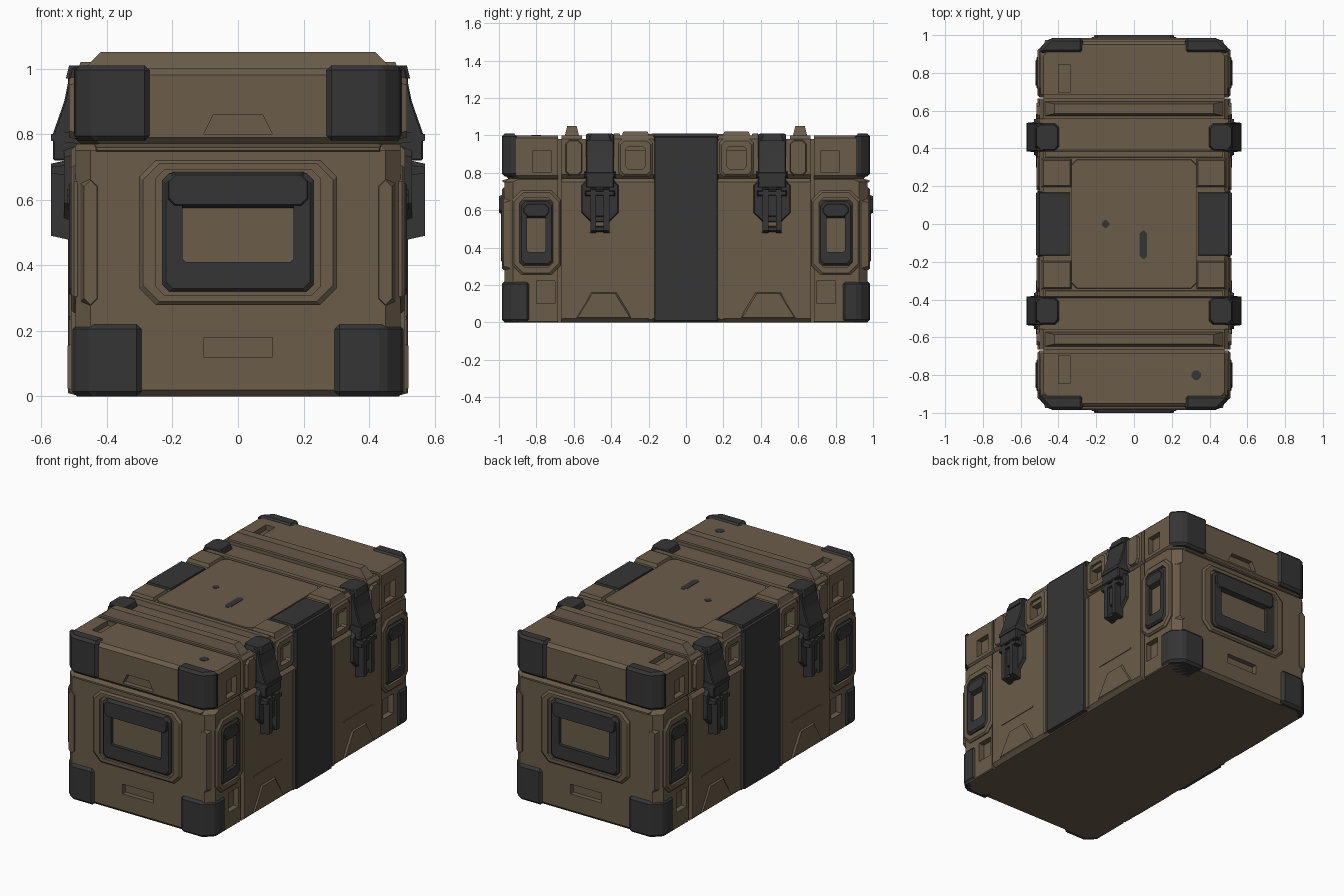
import bpy, bmesh

if "Cube" in bpy.data.objects:
    bpy.data.objects.remove(bpy.data.objects["Cube"])

# Distance of each outer wall from the centre, and of the lid from the floor
SKIN = {"x": 0.51, "y": 0.97, "z": 1.0}
SEAM = 0.77
EDGE = 0.02
SINK = 0.03


def material(name, red, green, blue):
    made = bpy.data.materials.new(name)
    made.use_nodes = True
    made.diffuse_color = (red, green, blue, 1)
    shader = made.node_tree.nodes["Principled BSDF"]
    shader.inputs["Base Color"].default_value = made.diffuse_color
    return made


BROWN = material("olive_brown", 0.145, 0.107, 0.068)
BLACK = material("charcoal_rubber", 0.036, 0.036, 0.037)


def outline(centre, size, clip=0, lean=0):
    """Rectangle with clipped corners, or with a narrower top when it leans."""
    points = []
    for sx, sy in ((-1, -1), (1, -1), (1, 1), (-1, 1)):
        x = centre[0] + sx * (size[0] / 2 - (lean if sy > 0 else 0))
        y = centre[1] + sy * size[1] / 2
        if clip:
            corner = [(x - sx * clip, y), (x, y - sy * clip)]
            points += corner[::-1] if sx * sy > 0 else corner
        else:
            points.append((x, y))
    return points


def shrink(size, amount):
    return size[0] - 2 * amount[0], size[1] - 2 * amount[1]


def loft(name, mat, axis, loops, ring=False, bevel=0, repeat=True):
    """Join outlines set at depths along an axis, mirrored if off centre."""
    place = {"x": lambda a, b, d: (d, a, b), "y": lambda a, b, d: (a, d, b),
             "z": lambda a, b, d: (a, b, d)}[axis]
    bm = bmesh.new()
    rows = [[bm.verts.new(place(a, b, depth)) for a, b in points] for depth, points in loops]
    for p, q in zip(rows, rows[1:] + (rows[:1] if ring else [])):
        for i in range(len(p)):
            bm.faces.new((p[i - 1], p[i], q[i], q[i - 1]))
    if not ring:
        bm.faces.new(rows[0])
        bm.faces.new(rows[-1])
    bmesh.ops.recalc_face_normals(bm, faces=bm.faces)
    if bevel:
        bmesh.ops.bevel(bm, geom=bm.edges[:], offset=bevel, segments=1, affect="EDGES")
    mirrored = [repeat and min(v.co[i] for v in bm.verts) > 0 for i in range(2)]
    mesh = bpy.data.meshes.new(name)
    bm.to_mesh(mesh)
    bm.free()
    mesh.materials.append(mat)
    part = bpy.data.objects.new(name, mesh)
    bpy.context.collection.objects.link(part)
    if any(mirrored):
        mirror = part.modifiers.new("mirror", "MIRROR")
        mirror.use_axis = (*mirrored, False)
        mirror.use_mirror_merge = False
    return part


def panel(name, mat, axis, centre, size, rise, taper=(0.01, 0.01), clip=0, lean=0):
    """Raised block on an outer wall with sloping sides."""
    wall = SKIN[axis]
    loft(name, mat, axis, [
        (wall - SINK, outline(centre, size, clip, lean)),
        (wall + rise, outline(centre, shrink(size, taper), clip, lean))])


def frame(name, mat, axis, centre, size, border, rise, clip=EDGE):
    """Raised surround on an outer wall with an open middle."""
    low, high = SKIN[axis] - SINK, SKIN[axis] + rise
    hole = outline(centre, shrink(size, border), clip / 2)
    top = outline(centre, shrink(size, (EDGE / 2, EDGE / 2)), clip)
    loft(name, mat, axis, [
        (low, outline(centre, size, clip)), (high - EDGE / 2, outline(centre, size, clip)),
        (high, top), (high, hole), (low, hole)], ring=True)


def mark(name, centre, size, height):
    """Thin dark plate lying on the lid, not mirrored."""
    shape = outline(centre, size, clip=0.015)
    loft(name, BLACK, "z", [(height - 0.005, shape), (height, shape)], repeat=False)


def pocket(axis, centre, size, depth, lean=0):
    """Temporary cutter that sinks a recess into an outer wall."""
    wall = SKIN[axis]
    shape = outline(centre, size, lean=lean)
    cutter = loft("pocket_cutter", BROWN, axis, [(wall - depth, shape), (wall + SEAM, shape)])
    cutter.hide_render = True
    return cutter


def shell(name, low, high, inset, cutters):
    """Half of the case: clipped plan, softened rims, then the recesses."""
    full = 2 * (SKIN["x"] - inset), 2 * SKIN["y"]
    small = shrink(full, (EDGE, EDGE))
    part = loft(name, BROWN, "z", [
        (z, outline((0, 0), size, clip=3 * EDGE)) for z, size in (
            (low, small), (low + EDGE, full), (high - EDGE, full), (high, small))])
    # Narrower end sections and the groove beside them
    cutters.append(pocket("x", (0.87, 0), (0.4, 3), 0.015))
    cutters.append(pocket("x", (0.675, 0), (EDGE, 3), SINK))
    for cutter in cutters:
        cut = part.modifiers.new("recess", "BOOLEAN")
        cut.object, cut.solver = cutter, "EXACT"
    graph = bpy.context.evaluated_depsgraph_get()
    carved = bpy.data.meshes.new_from_object(part.evaluated_get(graph))
    part.modifiers.clear()
    part.data = carved
    for cutter in cutters:
        bpy.data.objects.remove(cutter)


def corner_guard(name, low, high, width, wrap, out):
    """Rubber corner with a clipped outer edge."""
    x, y = SKIN["x"] + out, SKIN["y"] + 0.015
    clip = 3 * EDGE
    plan = [(x - width, y - wrap), (x - width, y), (x - clip, y), (x, y - clip), (x, y - wrap)]
    loft(name, BLACK, "z", [(low, plan), (high, plan)], bevel=0.015)


# Shells with their pockets, slots and grooves
shell("lower_shell", 0, SEAM, 0, [
    pocket("x", (0.75, 0.16), (0.1, 0.12), 0.05),
    pocket("y", (0, 0.15), (0.21, 0.06), SINK)])
lid_pocket = 0.1, 0.11
shell("lid", SEAM, SKIN["z"], 0.01, [
    pocket("x", (SEAM, 0.86), lid_pocket, 0.05),
    pocket("x", (0.27, 0.86), lid_pocket, 0.05),
    pocket("y", (0, 0.83), (0.21, 0.06), SINK, lean=SINK),
    pocket("z", (0, 0.675), (3, EDGE), EDGE),
    pocket("z", (0, 0.47), (3, 0.17), EDGE),
    pocket("z", (-0.37, SEAM), (0.06, 0.15), SINK)])

# Ribs and panels on top of the lid
panel("tall_lid_rib", BROWN, "z", (0, 0.61), (1, 0.09), 0.05, taper=(0.08, EDGE))
panel("inner_lid_rib", BROWN, "z", (0, 0.37), (0.96, 0.05), 0.01)
panel("lid_corner_block", BROWN, "z", (0.41, 0.27), (0.18, 0.17), EDGE, taper=(EDGE, EDGE))
panel("lid_panel", BROWN, "z", (0, 0), (0.68, 0.7), 0.008, clip=SINK)

# Raised framing on the long sides
frame("lid_pocket_frame", BROWN, "x", (0.27, 0.88), (0.18, 0.2), (0.04, 0.04), 0.005)
panel("lid_side_block", BROWN, "x", (0.6, 0.88), (0.1, 0.2), 0.005, clip=EDGE)
panel("band_border", BROWN, "x", (0.19, 0.38), (0.04, 0.75), 0.005)
panel("foot_arch", BROWN, "x", (0.44, 0.09), (0.34, 0.17), 0.01, taper=(SINK, EDGE), lean=0.08)
panel("side_crease", BROWN, "x", (0.44, 0.24), (0.28, 0.01), 0.004, taper=(0, 0))

# Dark band up each side, folding over the lid
panel("side_band", BLACK, "x", (0, 0.5), (0.35, 1), 0.008)
panel("lid_band", BLACK, "z", (0.42, 0), (0.18, 0.35), 0.01)

# Corner guards
corner_guard("upper_corner_guard", 0.78, 1.01, width=0.23, wrap=0.08, out=-0.01)
corner_guard("lower_corner_guard", 0, 0.22, width=0.21, wrap=0.15, out=-0.005)

# End walls: surround, columns, ledge and carrying handle
frame("end_surround", BROWN, "y", (0, 0.5), (0.6, 0.44), (0.05, SINK), 0.015, clip=0.05)
panel("end_column", BROWN, "y", (0.45, 0.47), (0.06, 0.4), 0.005, clip=EDGE)
panel("end_ledge", BROWN, "y", (0, 0.755), (0.88, SINK), 0.01)
frame("end_handle", BLACK, "y", (0, 0.5), (0.46, 0.36), (0.06, 0.09), EDGE)
panel("end_handle_grip", BLACK, "y", (0, 0.63), (0.46, 0.13), SINK, taper=(EDGE, EDGE), clip=EDGE)

# Small handles on the long sides
side_handle = 0.8, 0.48
frame("side_surround", BROWN, "x", side_handle, (0.26, 0.45), (0.04, 0.04), 0, clip=0.05)
frame("side_handle", BLACK, "x", side_handle, (0.18, 0.35), (0.04, 0.07), 0.006)
panel("side_handle_grip", BLACK, "x", (0.8, 0.6), (0.17, 0.1), 0.012, taper=(EDGE, EDGE), clip=EDGE)

# Latches: hook over the lid, sloping lever, backing plate, rails and pins
latch = 0.46
panel("latch_hook", BLACK, "z", (latch, latch), (0.13, 0.15), 0.01, clip=EDGE)
lever = [(0.48, 1.01), (0.51, 1), (0.53, 0.9), (0.565, 0.8), (0.565, 0.72), (0.48, 0.72)]
loft("latch_lever", BLACK, "y", [(latch - 0.075, lever), (latch + 0.075, lever)], bevel=0.005)
panel("latch_plate", BLACK, "x", (latch, 0.66), (0.21, 0.26), EDGE, clip=0.05)
for side in (-1, 1):
    panel("latch_rail", BLACK, "x", (latch + side * 0.035, 0.6), (SINK, 0.26), 0.06, taper=(0, EDGE))
panel("latch_tongue", BLACK, "x", (latch, 0.64), (0.06, 0.16), 0.045)
panel("latch_tip", BLACK, "x", (latch, 0.5), (0.1, 0.04), 0.045)
for height in (0.69, 0.79):
    panel("latch_pin", BLACK, "x", (latch, height), (0.17, 0.04), 0.06)

# Dark scuffs on the lid
mark("lid_scuff", (0.05, -0.11), (0.04, 0.15), 1.01)
mark("lid_fleck", (-0.15, 0), (0.04, 0.04), 1.01)
mark("lid_spot", (0.33, -0.8), (0.05, 0.05), 1.002)
